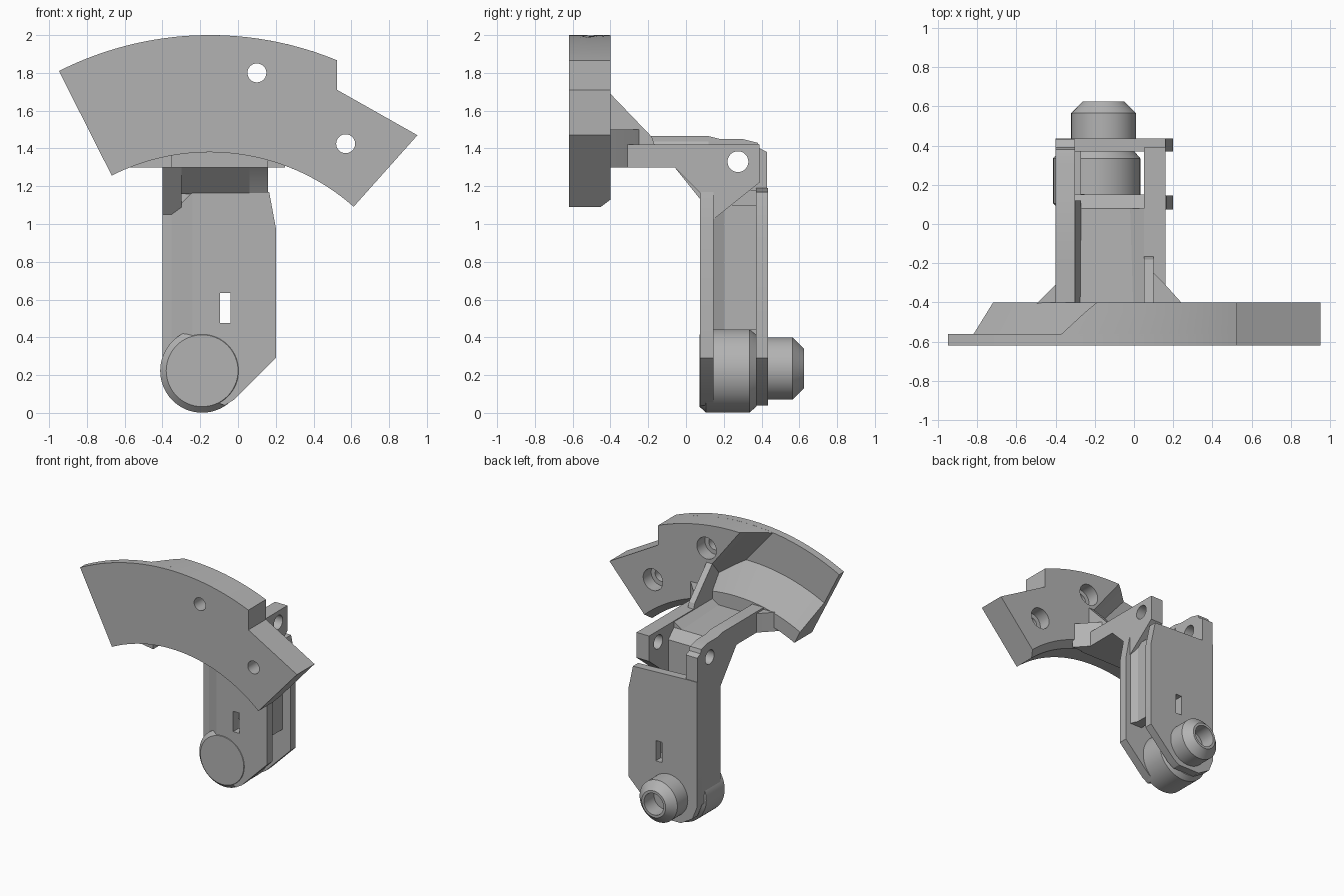
import bpy, bmesh, math
from mathutils import Vector

if "Cube" in bpy.data.objects:
    bpy.data.objects.remove(bpy.data.objects["Cube"])

grey = bpy.data.materials.new("plain_grey")
grey.diffuse_color = (0.45, 0.45, 0.45, 1)
grey.use_nodes = True
grey.node_tree.nodes["Principled BSDF"].inputs["Base Color"].default_value = grey.diffuse_color

CX, CZ = -0.15, 0.23            # centre of the arc plate


def loft(name, rings):
    """Skin between equally long rings of 3D points and cap both ends."""
    bm = bmesh.new()
    vs = [[bm.verts.new(p) for p in ring] for ring in rings]
    n = len(rings[0])
    for a, b in zip(vs, vs[1:]):
        for i in range(n):
            j = (i + 1) % n
            bm.faces.new((a[i], a[j], b[j], b[i]))
    bm.faces.new(vs[0][::-1])
    bm.faces.new(vs[-1])
    bmesh.ops.recalc_face_normals(bm, faces=bm.faces)
    me = bpy.data.meshes.new(name)
    bm.to_mesh(me)
    bm.free()
    ob = bpy.data.objects.new(name, me)
    bpy.context.collection.objects.link(ob)
    me.materials.append(grey)
    return ob


def prism(name, pts, axis, a, b):
    """Extrude a 2D outline along x (y,z points), y (x,z) or z (x,y)."""
    put = {"x": lambda p, t: (t, p[0], p[1]),
           "y": lambda p, t: (p[0], t, p[1]),
           "z": lambda p, t: (p[0], p[1], t)}[axis]
    return loft(name, [[put(p, t) for p in pts] for t in (a, b)])


def turned(name, cx, cz, profile, axis="y", n=64):
    """Round part from (radius, position along axis) pairs."""
    rings = []
    for r, t in profile:
        ring = []
        for i in range(n):
            a = 2 * math.pi * i / n
            u, w = cx + r * math.cos(a), cz + r * math.sin(a)
            ring.append((u, t, w) if axis == "y" else (t, u, w))
        rings.append(ring)
    return loft(name, rings)


def cut(ob, *cutters):
    """Subtract the cutters, then remove them."""
    for c in cutters:
        m = ob.modifiers.new("cut", "BOOLEAN")
        m.operation, m.solver, m.object = "DIFFERENCE", "EXACT", c
        bpy.context.view_layer.update()
        dg = bpy.context.evaluated_depsgraph_get()
        me = bpy.data.meshes.new_from_object(ob.evaluated_get(dg))
        ob.modifiers.clear()
        ob.data = me
        bpy.data.objects.remove(c)


def polar(r, deg):
    a = math.radians(deg)
    return (CX + r * math.sin(a), CZ + r * math.cos(a))


def arc(r, a, b, n):
    return [polar(r, a + (b - a) * i / n) for i in range(n + 1)]


# --- arc plate: thin full outline, thick right half, conical inner rim ---
R, RI, LEFT, STEP, RIGHT = 1.77, 1.15, -26.8, 22.4, 41.5
outline = (arc(R, LEFT, STEP, 40) + [(0.525, 1.71), (0.95, 1.47)]
           + arc(RI, RIGHT, LEFT, 50))
plate = prism("arc_plate", outline, "y", -0.62, -0.56)


def block_ring(y, start_x, low_z, ri):
    a0 = math.degrees(math.asin((start_x - CX) / R))
    a1 = math.degrees(math.asin((0.05 - CX) / ri))
    pts = (arc(R, a0, STEP, 24) + [(0.525, 1.71), (0.95, 1.47)]
           + arc(ri, RIGHT, a1, 24) + [(0.05, low_z)])
    return [(x, y, z) for x, z in pts]


block = loft("thick_block", [block_ring(-0.57, -0.38, 1.48, RI),
                             block_ring(-0.45, -0.25, 1.63, RI),
                             block_ring(-0.40, -0.19, 1.69, RI + 0.05)])

rim_profile = [(1.15, -0.57), (1.15, -0.40), (1.26, -0.40), (1.48, -0.56), (1.48, -0.57)]
rim = []
for i in range(31):
    a = LEFT + (10 - LEFT) * i / 30
    rim.append([(polar(r, a)[0], y, polar(r, a)[1]) for r, y in rim_profile])
loft("inner_rim", rim)

# screw holes with counterbores from the back
for x, z in ((0.10, 1.80), (0.57, 1.425)):
    for part in (plate, block):
        cut(part, turned("bore", x, z, [(0.05, -0.7), (0.05, -0.3)]))
    cut(block, turned("counterbore", x, z, [(0.085, -0.50), (0.085, -0.3)]))

# --- horizontal arm: two rails and a channel floor ---
left_wall = prism("left_wall", [(-0.42, 1.30), (-0.06, 1.30), (0.14, 1.05), (0.14, 0.2),
                                (0.43, 0.2), (0.43, 1.38), (0.39, 1.40), (0.38, 1.43),
                                (0.30, 1.45), (0.18, 1.45), (0.12, 1.465), (-0.18, 1.465),
                                (-0.42, 1.465)], "x", -0.40, -0.30)
cut(left_wall, turned("pin_hole", 0.275, 1.33, [(0.055, -0.6), (0.055, -0.2)], "x"))
prism("arm_floor", [(-0.42, 1.30), (-0.06, 1.30), (0.08, 1.16), (0.15, 1.16),
                    (0.15, 1.30), (0.08, 1.37), (-0.42, 1.38)], "x", -0.31, 0.06)
right_rail = prism("right_rail", [(-0.42, 1.30), (-0.06, 1.30), (0.08, 1.16), (0.14, 1.02),
                                  (0.39, 1.22), (0.39, 1.42), (-0.42, 1.42)],
                   "x", 0.05, 0.16)
cut(right_rail, turned("pin_hole", 0.275, 1.33, [(0.055, 0.0), (0.055, 0.3)], "x"))
# sloped channel sides
prism("left_channel_side", [(-0.31, 1.37), (-0.27, 1.37), (-0.31, 1.46)], "y", -0.42, 0.12)
prism("right_channel_side", [(0.06, 1.37), (-0.02, 1.37), (0.06, 1.42)], "y", -0.42, 0.08)
# rib and side gussets
prism("rib", [(-0.42, 1.40), (-0.42, 1.71), (-0.18, 1.46), (-0.16, 1.40)], "x", 0.05, 0.10)
prism("right_gusset", [(0.10, -0.41), (0.25, -0.41), (0.16, -0.31), (0.10, -0.25)],
      "z", 1.30, 1.50)
prism("left_gusset", [(-0.35, -0.56), (-0.62, -0.50), (-0.50, -0.41), (-0.40, -0.31),
                      (-0.35, -0.31)], "z", 1.30, 1.45)

# --- leg: front and back plates with side walls ---
front = prism("front_leg_plate", [(0.20, 0.29), (0.20, 0.98), (0.165, 1.17), (-0.24, 1.17),
                                  (-0.24, 0.10), (-0.07, 0.04), (-0.02, 0.07)],
              "y", 0.075, 0.145)
back = prism("back_leg_plate", [(0.20, 0.29), (0.20, 0.98), (0.16, 1.17), (-0.31, 1.19),
                                (-0.40, 1.19), (-0.40, 0.20), (-0.36, 0.10), (-0.26, 0.04),
                                (-0.07, 0.04), (-0.02, 0.07)], "y", 0.37, 0.435)
for part in (front, back):
    slot = prism("slot", [(-0.095, 0.475), (-0.04, 0.475), (-0.04, 0.635), (-0.095, 0.635)],
                 "y", 0.0, 0.5)
    cut(part, slot)
# slanted front corner of the leg, cut off at the top
loft("slanted_corner", [[(-0.24, 0.075, z), (-0.24, 0.15, z), (-0.31, 0.16, z), (-0.37, 0.15, zl)]
                        for z, zl in ((0.30, 0.30), (1.17, 1.04))])
prism("inner_left_wall", [(-0.31, 0.14), (-0.27, 0.14), (-0.27, 0.38), (-0.31, 0.38)],
      "z", 0.3, 1.18)
prism("inner_right_wall", [(0.05, 0.14), (0.16, 0.14), (0.13, 0.20), (0.13, 0.38),
                           (0.05, 0.38)], "z", 0.44, 1.10)

# --- pivot hub and hollow peg ---
turned("pivot_hub", -0.19, 0.223, [(0.19, 0.072), (0.222, 0.105), (0.222, 0.335), (0.19, 0.372)])
turned("peg", -0.155, 0.235, [(0.165, 0.40), (0.165, 0.565), (0.105, 0.625),
                              (0.085, 0.625), (0.085, 0.50)])

# smooth round surfaces, keep edges sharp
bpy.ops.object.select_all(action="DESELECT")
for ob in bpy.context.scene.objects:
    ob.select_set(True)
    bpy.context.view_layer.objects.active = ob
bpy.ops.object.shade_smooth_by_angle(angle=math.radians(25))
